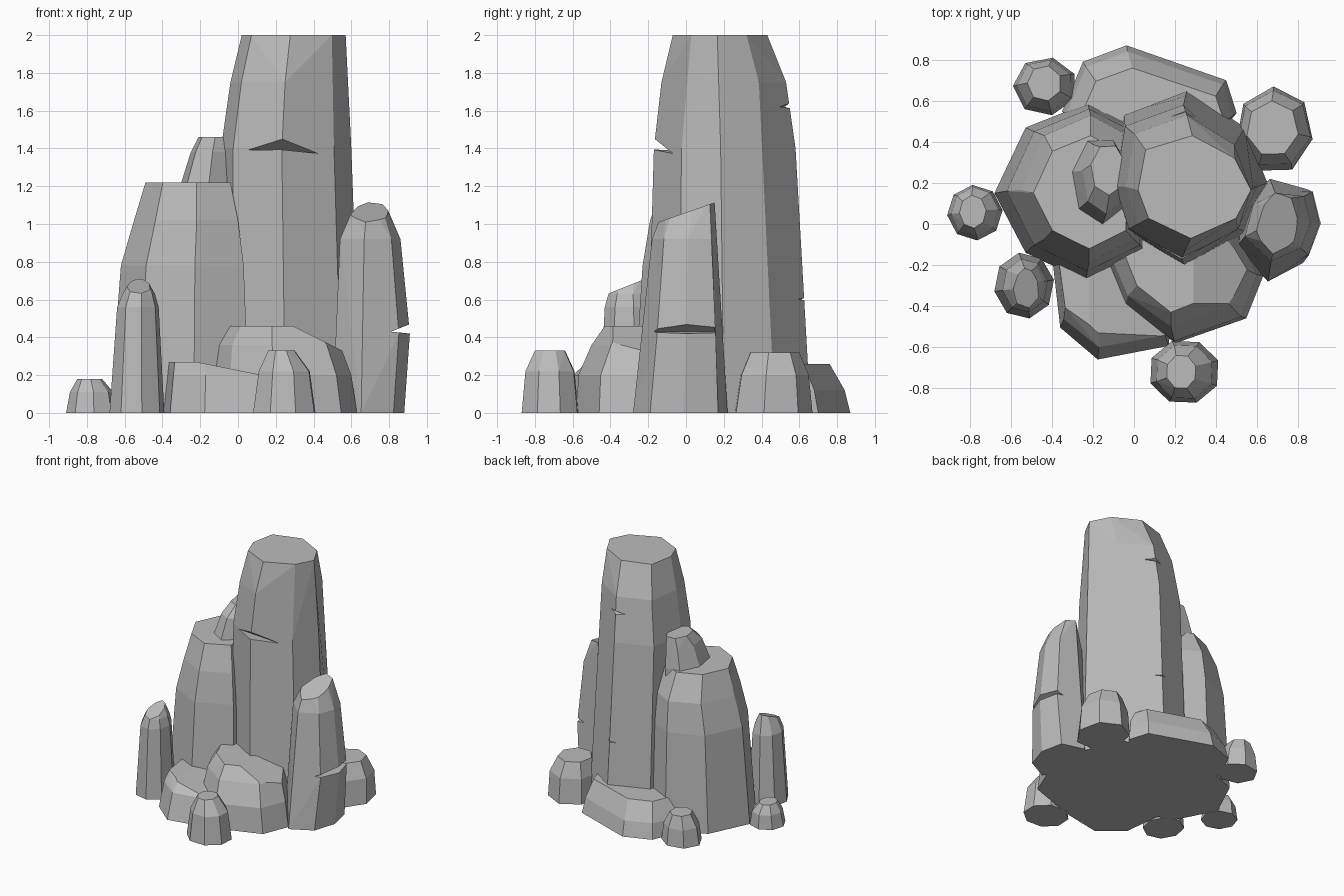
import bpy
import bmesh
import math
from mathutils import Vector

default_cube = bpy.data.objects.get("Cube")
if default_cube:
    bpy.data.objects.remove(default_cube, do_unlink=True)

# Single stone colour
stone = bpy.data.materials.new("grey stone")
stone.use_nodes = True
colour = (.5, .5, .5, 1)
stone.diffuse_color = colour
shader = next(n for n in stone.node_tree.nodes if n.type == 'BSDF_PRINCIPLED')
shader.inputs["Base Color"].default_value = colour
shader.inputs["Roughness"].default_value = .9


def hull(points):
    """Closed faceted solid around a cloud of points."""
    bm = bmesh.new()
    for point in points:
        bm.verts.new(point)
    bmesh.ops.convex_hull(bm, input=list(bm.verts))
    loose = [v for v in bm.verts if not v.link_faces]
    bmesh.ops.delete(bm, geom=loose, context='VERTS')
    return bm


def make_object(name, bm):
    bmesh.ops.recalc_face_normals(bm, faces=list(bm.faces))
    mesh = bpy.data.meshes.new(name)
    bm.to_mesh(mesh)
    bm.free()
    mesh.materials.append(stone)
    obj = bpy.data.objects.new(name, mesh)
    bpy.context.scene.collection.objects.link(obj)
    return obj


def ngon(sides, turn):
    """Regular footprint, turned by a number of degrees."""
    angles = [math.radians(turn) + math.tau * i / sides for i in range(sides)]
    return [(math.cos(a), math.sin(a)) for a in angles]


def rock(name, footprint, levels, slopes=()):
    """Fit a footprint into a box (z, left, right, front, back) at each level,
    wrap the rings, then slice the solid with sloping planes."""
    xs, ys = zip(*footprint)
    width, depth = max(xs) - min(xs), max(ys) - min(ys)
    points = []
    for z, left, right, front, back in levels:
        for x, y in footprint:
            u, v = (x - min(xs)) / width, (y - min(ys)) / depth
            points.append(Vector((left + u * (right - left),
                                  front + v * (back - front), z)))
    bm = hull(points)
    for origin, normal in slopes:
        bmesh.ops.bisect_plane(bm, geom=list(bm.verts) + list(bm.edges) + list(bm.faces),
                               plane_co=origin, plane_no=normal, clear_outer=True)
        remaining = [v.co.copy() for v in bm.verts]
        bm.free()
        bm = hull(remaining)
    bmesh.ops.dissolve_limit(bm, angle_limit=math.radians(4),
                             verts=list(bm.verts), edges=list(bm.edges))
    return make_object(name, bm)


def crack(obj, inner, heading, half_width, low, high, tilt=0):
    """Cut a thin wedge that opens outward along the heading."""
    out = Vector((math.cos(math.radians(heading)), math.sin(math.radians(heading)), 0))
    side = Vector((-out.y, out.x, 0))
    points = []
    for s in (-1, 1):
        edge = Vector(inner) + side * s * half_width + Vector((0, 0, s * tilt))
        reach = out * .3
        points += [edge, edge + reach + Vector((0, 0, low * 3)),
                   edge + reach + Vector((0, 0, high * 3))]
    cutter = make_object("crack_cutter", hull(points))
    cutter.hide_render = True
    mod = obj.modifiers.new("crack", 'BOOLEAN')
    mod.operation = 'DIFFERENCE'
    mod.solver = 'EXACT'
    mod.object = cutter
    bpy.context.view_layer.objects.active = obj
    bpy.ops.object.modifier_apply(modifier=mod.name)
    bpy.data.objects.remove(cutter, do_unlink=True)


# Main tower with its weathered cracks
tower = rock("main_tower",
             [(-.03, -.04), (.25, -.21), (.55, -.04), (.65, .2),
              (.54, .47), (.26, .66), (-.05, .54), (-.1, .2)],
             [(0, -.1, .65, -.21, .66), (1.4, -.09, .6, -.17, .58),
              (1.75, -.04, .58, -.13, .53), (2, .02, .57, -.07, .43)])
crack(tower, (.3, -.07, 1.38), -90, .4, .01, .07, -.02)
crack(tower, (.3, .5, 1.62), 80, .4, -.02, .05)
crack(tower, (.3, .59, .6), 80, .3, -.01, .03)

# Shoulder column and the knob resting against the tower
rock("shoulder_column",
     [(-.68, .15), (-.53, -.14), (-.24, -.28), (.05, -.14),
      (.05, .45), (-.23, .59), (-.53, .47)],
     [(0, -.68, .06, -.28, .59), (.78, -.62, .03, -.23, .56),
      (1.02, -.55, 0, -.19, .53), (1.22, -.49, -.04, -.12, .43)])
rock("shoulder_knob", ngon(7, 15),
     [(.9, -.3, -.02, 0, .41), (1.22, -.3, -.02, 0, .41),
      (1.38, -.25, -.03, .05, .39), (1.46, -.21, -.04, .14, .38)])

# Side column with a slanted peak
side_column = rock("side_column",
                   [(.51, -.1), (.67, -.27), (.85, -.18), (.91, 0),
                    (.87, .18), (.68, .23), (.56, .12)],
                   [(0, .5, .88, -.28, .22), (.42, .52, .91, -.23, .2),
                    (.92, .54, .86, -.18, .17), (1.13, .63, .77, -.1, .15)],
                   [((.7, .14, 1.11), (0, -.35, 1))])
crack(side_column, (.81, -.02, .43), 0, .3, -.01, .04)

# Slim column near the front
rock("slim_column", ngon(8, 10),
     [(0, -.68, -.39, -.46, -.14), (.56, -.64, -.42, -.43, -.17),
      (.63, -.61, -.44, -.41, -.19), (.72, -.56, -.49, -.36, -.22)],
     [((-.53, -.24, .7), (0, -.4, 1))])

# Low slabs around the foot
rock("front_slab",
     [(-.1, -.25), (-.02, -.42), (.22, -.58), (.55, -.47), (.63, -.28), (.5, -.05), (0, -.05)],
     [(0, -.13, .63, -.58, 0), (.2, -.12, .6, -.57, 0),
      (.36, -.1, .54, -.5, 0), (.46, -.04, .46, -.43, 0)],
     [((.29, -.3, .46), (.5, 0, 1))])
rock("front_side_slab",
     [(-.39, -.2), (-.35, -.52), (-.17, -.66), (.17, -.6), (.2, -.2)],
     [(0, -.4, .2, -.66, -.15), (.2, -.38, .18, -.6, -.15),
      (.27, -.37, .15, -.52, -.15)],
     [((-.17, -.5, .26), (.2, 0, 1))])
rock("back_slab",
     [(-.34, .55), (-.24, .79), (-.03, .87), (.45, .7), (.5, .54), (.3, .3), (-.2, .3)],
     [(0, -.35, .5, .3, .87), (.12, -.33, .48, .3, .84), (.26, -.27, .44, .3, .76)])

# Loose boulders
rock("front_boulder", ngon(8, 20),
     [(0, .08, .41, -.87, -.57), (.22, .11, .38, -.85, -.59), (.33, .16, .3, -.8, -.64)])
rock("back_side_boulder", ngon(7, 40),
     [(0, .5, .87, .26, .67), (.2, .51, .86, .29, .65), (.32, .55, .8, .34, .6)])
rock("back_boulder", ngon(7, 25),
     [(0, -.59, -.29, .53, .81), (.14, -.57, -.31, .55, .8), (.24, -.52, -.36, .6, .77)])
rock("side_boulder", ngon(8, 5),
     [(0, -.91, -.64, -.08, .19), (.11, -.89, -.66, -.06, .18), (.18, -.85, -.72, -.02, .14)])
